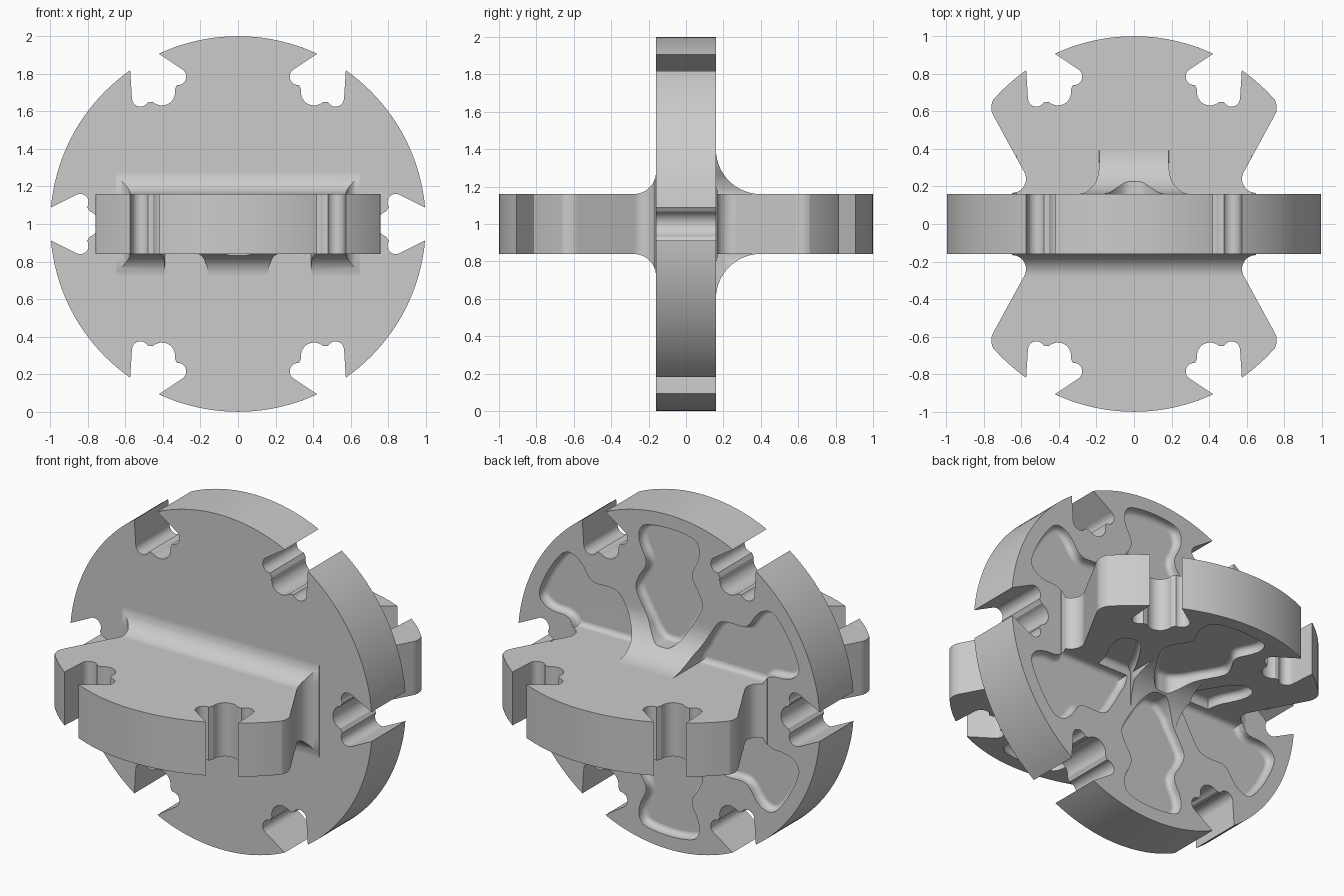
import bpy, bmesh, math
from math import sin, cos, radians, pi

T = 0.16       # half thickness of both discs
DEPTH = 0.05   # pocket depth

cube = bpy.data.objects.get("Cube")
if cube:
    bpy.data.objects.remove(cube, do_unlink=True)

grey = bpy.data.materials.new("light_grey")
grey.use_nodes = True
grey.diffuse_color = (0.6, 0.6, 0.6, 1)
grey.node_tree.nodes["Principled BSDF"].inputs["Base Color"].default_value = (0.6, 0.6, 0.6, 1)


def arc(cx, cy, r, a0, a1, n):
    return [(cx + r * cos(radians(a0 + (a1 - a0) * i / n)),
             cy + r * sin(radians(a0 + (a1 - a0) * i / n))) for i in range(n + 1)]


def turn(pts, deg):
    c, s = cos(radians(deg)), sin(radians(deg))
    return [(x * c - y * s, x * s + y * c) for x, y in pts]


def flip(pts):
    return [(-x, y) for x, y in reversed(pts)]


def smooth_loop(pts, n=5):
    # closed Catmull-Rom curve through the points
    out = []
    for i in range(len(pts)):
        p = [pts[(i + k - 1) % len(pts)] for k in range(4)]
        for j in range(n):
            t = j / n
            out.append(tuple(0.5 * (2 * b + (c - a) * t + (2 * a - 5 * b + 4 * c - d) * t * t
                                    + (3 * b - a - 3 * c + d) * t ** 3)
                             for a, b, c, d in zip(*p)))
    return out


def clip_below(pts, level_v):
    # keep the part of a loop above a level line
    out = []
    for (ax, ay), (bx, by) in zip(pts, pts[1:] + pts[:1]):
        if ay > level_v:
            out.append((ax, ay))
        if (ay > level_v) != (by > level_v):
            t = (level_v - ay) / (by - ay)
            out.append((ax + (bx - ax) * t, level_v))
    return out


def inset(pts, amount):
    # shift a counter-clockwise loop inwards, mitring the corners
    out = []
    for i, (x, y) in enumerate(pts):
        (ax, ay), (bx, by) = pts[i - 1], pts[(i + 1) % len(pts)]
        la, lb = math.hypot(x - ax, y - ay), math.hypot(bx - x, by - y)
        n1, n2 = ((ay - y) / la, (x - ax) / la), ((y - by) / lb, (bx - x) / lb)
        k = amount / max(0.3, 1 + n1[0] * n2[0] + n1[1] * n2[1])
        out.append((x + (n1[0] + n2[0]) * k, y + (n1[1] + n2[1]) * k))
    return out


def loft(name, rings, place):
    # rings: (outline, height) pairs, capped at both ends
    bm = bmesh.new()
    loops = [[bm.verts.new(place(u, v, h)) for u, v in pts] for pts, h in rings]
    bm.faces.new(loops[0])
    bm.faces.new(loops[-1])
    n = len(loops[0])
    for lo, hi in zip(loops, loops[1:]):
        for i in range(n):
            j = (i + 1) % n
            bm.faces.new((lo[i], lo[j], hi[j], hi[i]))
    bmesh.ops.recalc_face_normals(bm, faces=bm.faces)
    mesh = bpy.data.meshes.new(name)
    bm.to_mesh(mesh)
    bm.free()
    ob = bpy.data.objects.new(name, mesh)
    bpy.context.collection.objects.link(ob)
    mesh.materials.append(grey)
    return ob


def upright(u, v, h):
    return (u, h, 1 + v)


def level(u, v, h):
    return (u, v, 1 + h)


def along_x(u, v, h):
    return (h, u, 1 + v)


def combine(target, others, operation):
    for other in others:
        mod = target.modifiers.new("combine", 'BOOLEAN')
        mod.operation = operation
        mod.solver = 'EXACT'
        mod.object = other
        bpy.context.view_layer.objects.active = target
        bpy.ops.object.modifier_apply(modifier=mod.name)


# Three-lobed notch, opening upwards at the rim
half = (arc(0, 0.81, 0.07, 270, 342, 8) + arc(0.115, 0.84, 0.045, 235, 386, 12)
        + [(0.088, 0.996)])
notch = flip(half[1:]) + half
notch.reverse()   # runs counter-clockwise round the disc once turned
LIP = math.degrees(math.asin(0.088))


def notch_at(deg):
    return turn(notch, deg - 90)


# Full disc outline
disc = []
for a in range(0, 360, 60):
    disc += notch_at(a) + arc(0, 0, 1, a + LIP, a + 60 - LIP, 20)[1:-1]

# Waisted disc outline
waist = ([(0.65, 0.165)] + arc(0.65, 0.24, 0.075, 250, 150, 10)
         + arc(0.675, 0.62, 0.085, -30, 28, 8))
rim_start = 41.4
side = waist + arc(0, 0, 1, rim_start, 60 - LIP, 8)[:-1] + notch_at(60)
upper = side + arc(0, 0, 1, 60 + LIP, 120 - LIP, 20)[1:-1] + flip(side)
plate = upper + turn(upper, 180)

# Pocket outlines: full, cut short by the other disc, and small beside the waist
edge = [(0.05, 0.242), (0.1, 0.29), (0.135, 0.35), (0.184, 0.43), (0.22, 0.51), (0.2, 0.58),
        (0.158, 0.65), (0.155, 0.7), (0.188, 0.77), (0.2, 0.83), (0.18, 0.885), (0.12, 0.91)]
pocket = smooth_loop([(0, 0.235)] + edge + [(0, 0.92)] + flip(edge))
short_pocket = clip_below(turn(pocket, -60), T)
small_pocket = clip_below(smooth_loop(
    [(0.15, 0.11), (0.25, 0.06), (0.37, 0.1), (0.4, 0.23), (0.46, 0.36),
     (0.46, 0.45), (0.4, 0.48), (0.33, 0.45), (0.23, 0.3), (0.18, 0.2)]), T)


def pocket_cutter(outline, sign, place):
    # open end reaches outwards, floor edge is rounded
    r = 0.03
    rings = [(outline, sign * 0.9)]
    for i in range(5):
        a = i / 4 * pi / 2
        rings.append((inset(outline, r * (1 - cos(a))), sign * (T - DEPTH + r * (1 - sin(a)))))
    ob = loft("pocket_cutter", rings, place)
    ob.hide_render = True
    return ob


def pocket_set(side_outline, sign, place):
    # one pocket in the middle and one at each side, on both halves of the disc
    outlines = (pocket, side_outline, flip(side_outline))
    return [pocket_cutter(turn(o, a), sign, place) for o in outlines for a in (0, 180)]


back_cutters = pocket_set(short_pocket, 1, upright)
under_cutters = pocket_set(small_pocket, -1, level)

# Main discs
vertical_disc = loft("crossed_discs", [(disc, -T), (disc, T)], upright)
horizontal_disc = loft("horizontal_disc", [(plate, -T), (plate, T)], level)
combine(vertical_disc, back_cutters, 'DIFFERENCE')
combine(horizontal_disc, under_cutters, 'DIFFERENCE')

# Concave corner fillets, trimmed to the plate outline and the pockets
trim = loft("trim", [(plate, -0.7), (plate, 0.7)], level)
fillets = []
for sy, r in ((-1, 0.12), (1, 0.24)):
    for sz in (-1, 1):
        e = T - 0.02
        section = [(e, e), (T + r, e)] + arc(T + r, T + r, r, 270, 180, 14) + [(e, T + r)]
        section = [(y * sy, z * sz) for y, z in section]
        fillet = loft("corner_fillet", [(section, -0.8), (section, 0.8)], along_x)
        combine(fillet, [trim], 'INTERSECT')
        if sy > 0:
            combine(fillet, back_cutters, 'DIFFERENCE')
        if sz < 0:
            combine(fillet, under_cutters, 'DIFFERENCE')
        fillets.append(fillet)

combine(vertical_disc, [horizontal_disc] + fillets, 'UNION')

# Remove the helpers and finish the shading
for ob in back_cutters + under_cutters + fillets + [trim, horizontal_disc]:
    bpy.data.objects.remove(ob, do_unlink=True)
bpy.ops.object.select_all(action='DESELECT')
vertical_disc.select_set(True)
bpy.context.view_layer.objects.active = vertical_disc
bpy.ops.object.shade_smooth_by_angle(angle=radians(30))
weighted = vertical_disc.modifiers.new("flat_floors", 'WEIGHTED_NORMAL')
weighted.keep_sharp = True
